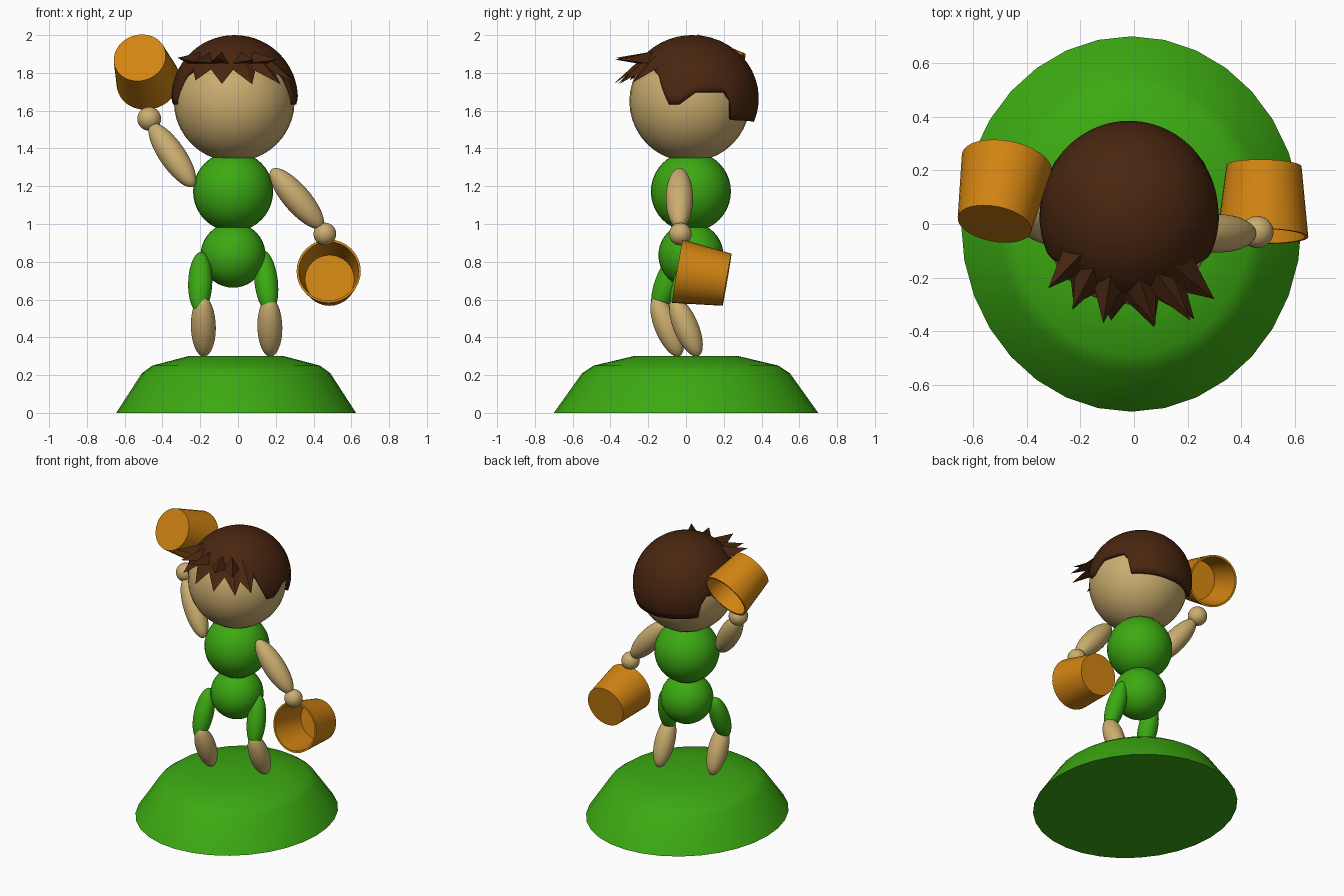
import bpy, bmesh, math
from mathutils import Vector

cube = bpy.data.objects.get("Cube")
if cube:
    bpy.data.objects.remove(cube, do_unlink=True)


def material(name, rgb):
    m = bpy.data.materials.new(name)
    m.use_nodes = True
    m.diffuse_color = (*rgb, 1)
    m.node_tree.nodes["Principled BSDF"].inputs["Base Color"].default_value = (*rgb, 1)
    return m


GREEN = material("grass_green", (0.045, 0.40, 0.006))
SKIN = material("skin_tan", (0.60, 0.42, 0.16))
ORANGE = material("bucket_orange", (0.64, 0.23, 0.006))
BROWN = material("hair_brown", (0.065, 0.019, 0.005))


def finish(name, bm, mat, smooth=True):
    bmesh.ops.recalc_face_normals(bm, faces=bm.faces[:])
    me = bpy.data.meshes.new(name)
    bm.to_mesh(me)
    bm.free()
    me.materials.append(mat)
    ob = bpy.data.objects.new(name, me)
    bpy.context.collection.objects.link(ob)
    if smooth:
        bpy.ops.object.select_all(action='DESELECT')
        ob.select_set(True)
        bpy.context.view_layer.objects.active = ob
        bpy.ops.object.shade_smooth_by_angle(angle=math.radians(35))
    return ob


def ball(name, mat, centre, r):
    bm = bmesh.new()
    bmesh.ops.create_uvsphere(bm, u_segments=32, v_segments=20, radius=r)
    ob = finish(name, bm, mat)
    ob.location = centre
    return ob


def aim(ob, direction):
    ob.rotation_euler = Vector(direction).to_track_quat('Z', 'Y').to_euler()


def limb(name, mat, a, b, r):
    """Ellipsoid whose two poles sit at a and b."""
    a, b = Vector(a), Vector(b)
    ob = ball(name, mat, (a + b) / 2, 1)
    ob.scale = (r, r, (b - a).length / 2)
    aim(ob, b - a)


def lathe(name, mat, profile, segments=32):
    """Revolve (radius, height) points around z; the ends are closed."""
    bm = bmesh.new()
    rings = []
    for r, z in profile:
        rings.append([bm.verts.new((r * math.cos(2 * math.pi * i / segments),
                                    r * math.sin(2 * math.pi * i / segments), z))
                      for i in range(segments)])
    for lo, hi in zip(rings, rings[1:]):
        for i in range(segments):
            j = (i + 1) % segments
            bm.faces.new((lo[i], lo[j], hi[j], hi[i]))
    bm.faces.new(rings[0])
    bm.faces.new(rings[-1])
    return finish(name, bm, mat)


# Grassy mound
mound = lathe("mound", GREEN, [(0.70, 0), (0.55, 0.21), (0.49, 0.25), (0.28, 0.30)])
mound.scale = (0.907, 1, 1)
mound.location.x = -0.01

# Body and head
ball("torso", GREEN, (-0.026, 0.026, 1.172), 0.212)
ball("pelvis", GREEN, (-0.026, 0.026, 0.835), 0.172)
ball("head", SKIN, (-0.02, 0.02, 1.65), 0.32)

# Legs
limb("right_thigh", GREEN, (-0.195, -0.04, 0.85), (-0.205, -0.16, 0.53), 0.064)
limb("right_shin", SKIN, (-0.187, -0.165, 0.615), (-0.18, -0.035, 0.30), 0.066)
limb("left_thigh", GREEN, (0.13, 0.05, 0.86), (0.168, -0.06, 0.53), 0.062)
limb("left_shin", SKIN, (0.165, -0.065, 0.61), (0.172, 0.065, 0.30), 0.066)

# Arms and hands
limb("right_arm", SKIN, (-0.235, -0.05, 1.20), (-0.46, 0.06, 1.53), 0.07)
ball("right_hand", SKIN, (-0.47, 0.08, 1.557), 0.063)
limb("left_arm", SKIN, (0.178, -0.035, 1.29), (0.445, -0.035, 0.98), 0.072)
ball("left_hand", SKIN, (0.46, -0.03, 0.947), 0.06)


# Buckets, open at the rim end
def bucket(name, base, rim):
    base, rim = Vector(base), Vector(rim)
    h = (rim - base).length
    ob = lathe(name, ORANGE, [(0.14, 0), (0.17, h), (0.158, h), (0.13, 0.015)])
    ob.location = base
    aim(ob, rim - base)


bucket("left_bucket", (0.485, 0.217, 0.705), (0.48, -0.045, 0.75))
bucket("right_bucket", (-0.52, 0.0, 1.88), (-0.475, 0.23, 1.755))

# Hair cap: an ellipsoid shell cut off along a stepped hairline
CENTRE = Vector((-0.018, 0.035, 1.665))
RX, RY, RZ = 0.335, 0.35, 0.335
HAIRLINE = [(0, 1.83), (45, 1.83), (57, 1.785), (69, 1.633), (78, 1.633), (93, 1.70),
            (120, 1.70), (126, 1.65), (129, 1.55), (180, 1.54)]


def hairline(angle):
    for (a0, z0), (a1, z1) in zip(HAIRLINE, HAIRLINE[1:]):
        if a0 <= angle <= a1:
            return z0 + (z1 - z0) * (angle - a0) / (a1 - a0)


def on_hair(angle, polar):
    a = math.radians(angle)
    s = math.sin(polar)
    return CENTRE + Vector((RX * s * math.sin(a), -RY * s * math.cos(a), RZ * math.cos(polar)))


def polar_at(z):
    return math.acos((z - CENTRE.z) / RZ)


ROWS = 14
bm = bmesh.new()
crown = bm.verts.new(on_hair(0, 0))
columns = []
for deg in range(-180, 180, 3):
    edge = polar_at(hairline(abs(deg)))
    columns.append([bm.verts.new(on_hair(deg, edge * k / ROWS)) for k in range(1, ROWS + 1)])
for c, d in zip(columns, columns[1:] + columns[:1]):
    bm.faces.new((crown, c[0], d[0]))
    for k in range(ROWS - 1):
        bm.faces.new((c[k], c[k + 1], d[k + 1], d[k]))
hair = finish("hair_cap", bm, BROWN)
shell = hair.modifiers.new("thickness", 'SOLIDIFY')
shell.thickness = 0.025
shell.offset = -1

# Fringe: pointed locks flaring out from the forehead
LOWER = [(-0.225, -0.30, 1.76), (-0.085, -0.36, 1.742), (0.075, -0.385, 1.74),
         (0.225, -0.355, 1.74), (0.30, -0.28, 1.75)]
UPPER = [(-0.32, -0.24, 1.88), (-0.23, -0.32, 1.86), (-0.115, -0.37, 1.88),
         (0.08, -0.375, 1.87), (0.21, -0.36, 1.87)]
bm = bmesh.new()
for tips, top, bottom, width in ((LOWER, 1.90, 1.835, 15), (UPPER, 1.91, 1.85, 11)):
    for x, y, z in tips:
        mid = math.degrees(math.atan2(x - CENTRE.x, CENTRE.y - y)) - 4
        points = [on_hair(mid, polar_at(top)), on_hair(mid - width, polar_at(bottom)),
                  on_hair(mid + width, polar_at(bottom))]
        a, b, c = (bm.verts.new(p) for p in points)
        tip = bm.verts.new((x, y, z))
        for face in ((a, b, tip), (b, c, tip), (c, a, tip), (a, c, b)):
            bm.faces.new(face)
finish("fringe", bm, BROWN, smooth=False)
